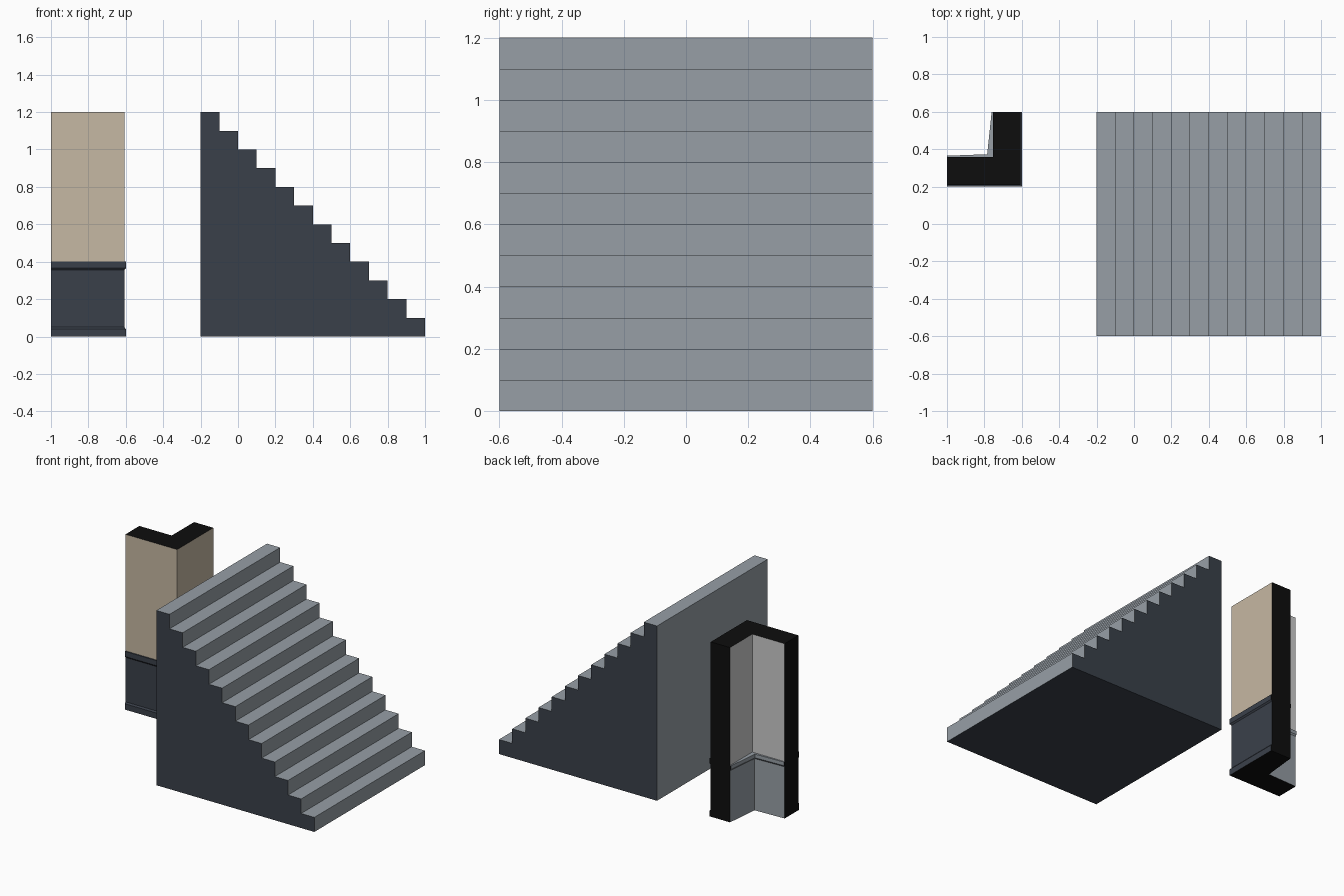
import bpy, bmesh

if "Cube" in bpy.data.objects:
    bpy.data.objects.remove(bpy.data.objects["Cube"])


def material(name, hex_rgb):
    def lin(c):
        c /= 255
        return c / 12.92 if c <= 0.04045 else ((c + 0.055) / 1.055) ** 2.4
    m = bpy.data.materials.new(name)
    m.diffuse_color = [lin((hex_rgb >> s) & 255) for s in (16, 8, 0)] + [1]
    m.use_nodes = True
    m.node_tree.nodes["Principled BSDF"].inputs["Base Color"].default_value = m.diffuse_color
    return m


MATS = [material("blue_grey", 0x979FA6), material("dark_slate", 0x3A404A),
        material("tan_plaster", 0xC6B8A3), material("pale_grey", 0xCCCCCC),
        material("black", 0x0D0D0D)]
GREY, SLATE, TAN, PALE, BLACK = range(5)


def finish(name, bm):
    bmesh.ops.recalc_face_normals(bm, faces=bm.faces)
    me = bpy.data.meshes.new(name)
    bm.to_mesh(me)
    bm.free()
    for m in MATS:
        me.materials.append(m)
    ob = bpy.data.objects.new(name, me)
    bpy.context.collection.objects.link(ob)


# Staircase: stepped profile swept across y, slate sides and underside
STEPS, S = 12, 0.1
profile = [(-0.2, 0), (-0.2, 1.2)]
for i in range(STEPS):
    x, z = -0.2 + S * (i + 1), 1.2 - S * i
    profile += [(x, z), (x, z - S)]
bm = bmesh.new()
front = [bm.verts.new((x, -0.6, z)) for x, z in profile]
back = [bm.verts.new((x, 0.6, z)) for x, z in profile]
for side in (front, back):
    bm.faces.new(side).material_index = SLATE
n = len(profile)
for i in range(n):
    j = (i + 1) % n
    f = bm.faces.new((front[i], front[j], back[j], back[i]))
    f.material_index = SLATE if i == n - 1 else GREY
finish("staircase", bm)

# Corner wall: L-shaped outline lofted upward
# z, outer inset, inner rail bulge, inner corner x and y
LOW, HIGH = (-0.778, 0.366), (-0.754, 0.358)
layers = [(0, 0, 0, LOW), (0.04, 0, 0, LOW), (0.05, 0.008, 0, LOW),
          (0.355, 0.008, 0, LOW), (0.365, 0, 0.007, LOW),
          (0.39, 0, 0.007, LOW), (0.39, 0, 0, HIGH), (0.4, 0, 0, HIGH),
          (0.4, 0.008, 0, HIGH), (1.2, 0.008, 0, HIGH)]
bm = bmesh.new()
rings = []
for z, o, b, (cx, cy) in layers:
    outline = [(-1, 0.2 + o), (-0.6 - o, 0.2 + o), (-0.6 - o, 0.6),
               (-0.754 - b, 0.6), (cx - b, cy + b), (-1, 0.358 + b)]
    rings.append([bm.verts.new((x, y, z)) for x, y in outline])
for k in range(len(rings) - 1):
    a, c = rings[k], rings[k + 1]
    upper = k == len(rings) - 2
    for i in range(6):
        j = (i + 1) % 6
        f = bm.faces.new((a[i], a[j], c[j], c[i]))
        if i in (0, 1):                       # outer faces
            f.material_index = TAN if upper else SLATE
        elif i in (3, 4):                     # inner faces
            f.material_index = PALE if k >= 6 else GREY
        else:                                 # cut ends
            f.material_index = BLACK
for cap in (rings[0], rings[-1]):
    bm.faces.new(cap).material_index = BLACK
bmesh.ops.remove_doubles(bm, verts=bm.verts, dist=1e-5)
finish("corner_wall", bm)
